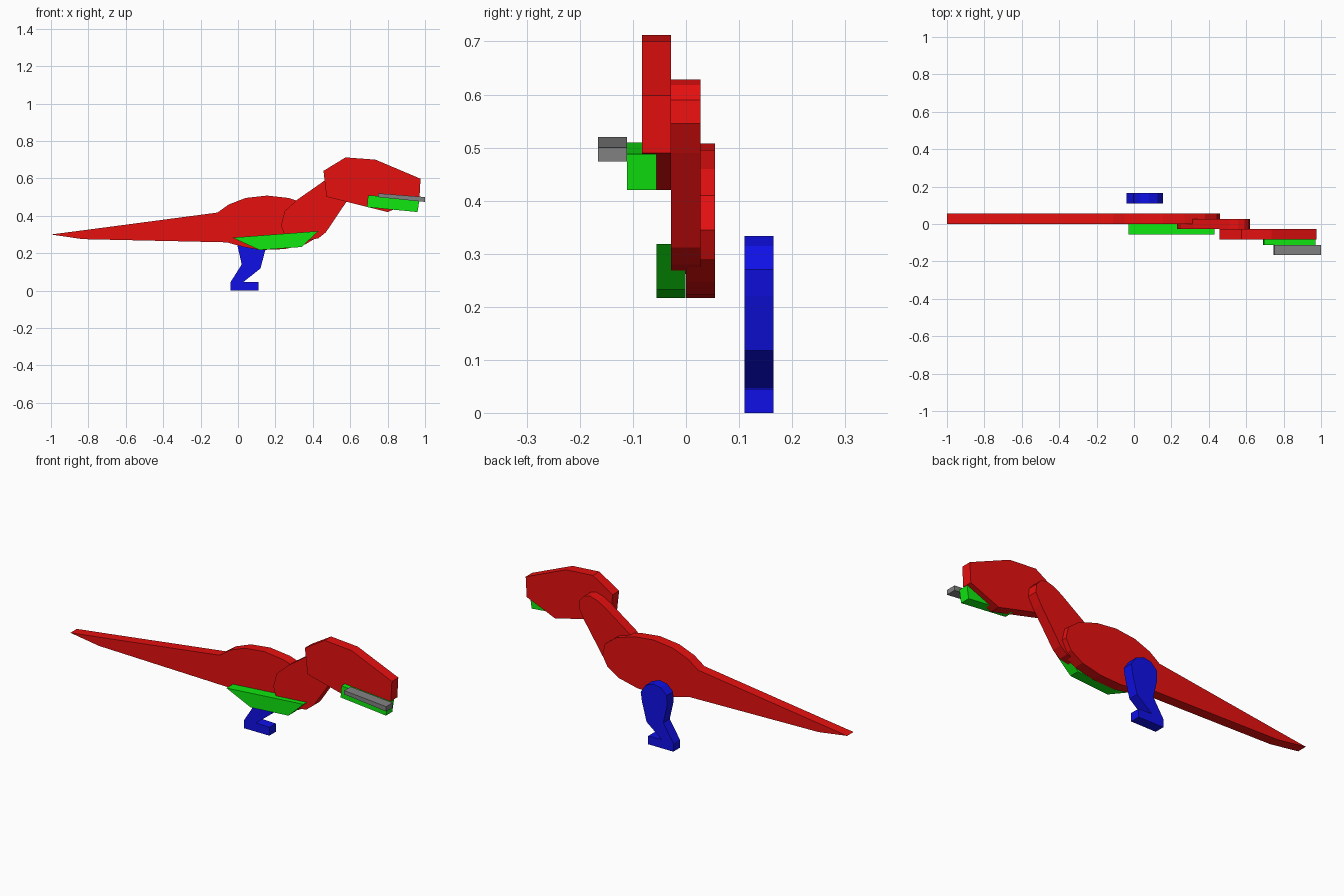
import bpy
import bmesh


def colour(name, rgb):
    m = bpy.data.materials.new(name)
    m.diffuse_color = (*rgb, 1)
    return m


red = colour("red", (0.8, 0.005, 0.005))
green = colour("green", (0.005, 0.8, 0.005))
blue = colour("blue", (0.005, 0.005, 0.8))
grey = colour("grey", (0.22, 0.22, 0.22))
THICK = 0.055


def plate(name, outline, y, mat):
    """Cut an x-z outline from a board whose front face is at y."""
    bm = bmesh.new()
    face = bm.faces.new([bm.verts.new((x, y, z)) for x, z in outline])
    ext = bmesh.ops.extrude_face_region(bm, geom=[face])["geom"]
    moved = [v for v in ext if isinstance(v, bmesh.types.BMVert)]
    bmesh.ops.translate(bm, verts=moved, vec=(0, THICK, 0))
    bmesh.ops.recalc_face_normals(bm, faces=bm.faces)
    me = bpy.data.meshes.new(name)
    bm.to_mesh(me)
    bm.free()
    me.materials.append(mat)
    ob = bpy.data.objects.new(name, me)
    bpy.context.collection.objects.link(ob)
    return ob


# Body with long tapering tail
plate("body_and_tail", [
    (-1, 0.30), (-0.83, 0.275), (-0.06, 0.258), (0.03, 0.233), (0.12, 0.217),
    (0.25, 0.222), (0.36, 0.247), (0.43, 0.29), (0.46, 0.345), (0.445, 0.41),
    (0.38, 0.46), (0.27, 0.495), (0.155, 0.508), (0.04, 0.495),
    (-0.05, 0.46), (-0.11, 0.417), (-0.83, 0.322)], 0.0, red)

# Slanted neck with rounded ends
plate("neck", [
    (0.23, 0.35), (0.247, 0.30), (0.29, 0.272), (0.35, 0.262), (0.43, 0.28),
    (0.47, 0.312), (0.59, 0.49), (0.62, 0.545), (0.615, 0.59), (0.59, 0.618),
    (0.555, 0.628), (0.51, 0.615), (0.463, 0.588), (0.318, 0.487),
    (0.25, 0.425)], -0.028, red)

# Angular head
plate("head", [
    (0.473, 0.502), (0.80, 0.42), (0.97, 0.49), (0.976, 0.598),
    (0.735, 0.70), (0.575, 0.712), (0.457, 0.64)], -0.083, red)

# Belly panel
plate("belly", [
    (-0.03, 0.283), (0.115, 0.217), (0.34, 0.233), (0.43, 0.318)],
    -0.056, green)

# Lower jaw
plate("jaw", [
    (0.69, 0.446), (0.96, 0.42), (0.97, 0.488), (0.695, 0.51)],
    -0.111, green)

# Teeth bar
plate("teeth", [
    (0.747, 0.50), (1.0, 0.474), (1.0, 0.50), (0.75, 0.52)], -0.166, grey)

# Leg with rounded thigh and flat foot
plate("leg", [
    (-0.04, 0.0), (0.11, 0.0), (0.11, 0.045), (0.03, 0.047), (0.12, 0.118),
    (0.147, 0.22), (0.155, 0.27), (0.125, 0.315), (0.08, 0.333),
    (0.035, 0.325), (0.0, 0.292), (-0.003, 0.24), (0.02, 0.14),
    (-0.04, 0.045)], 0.11, blue)
